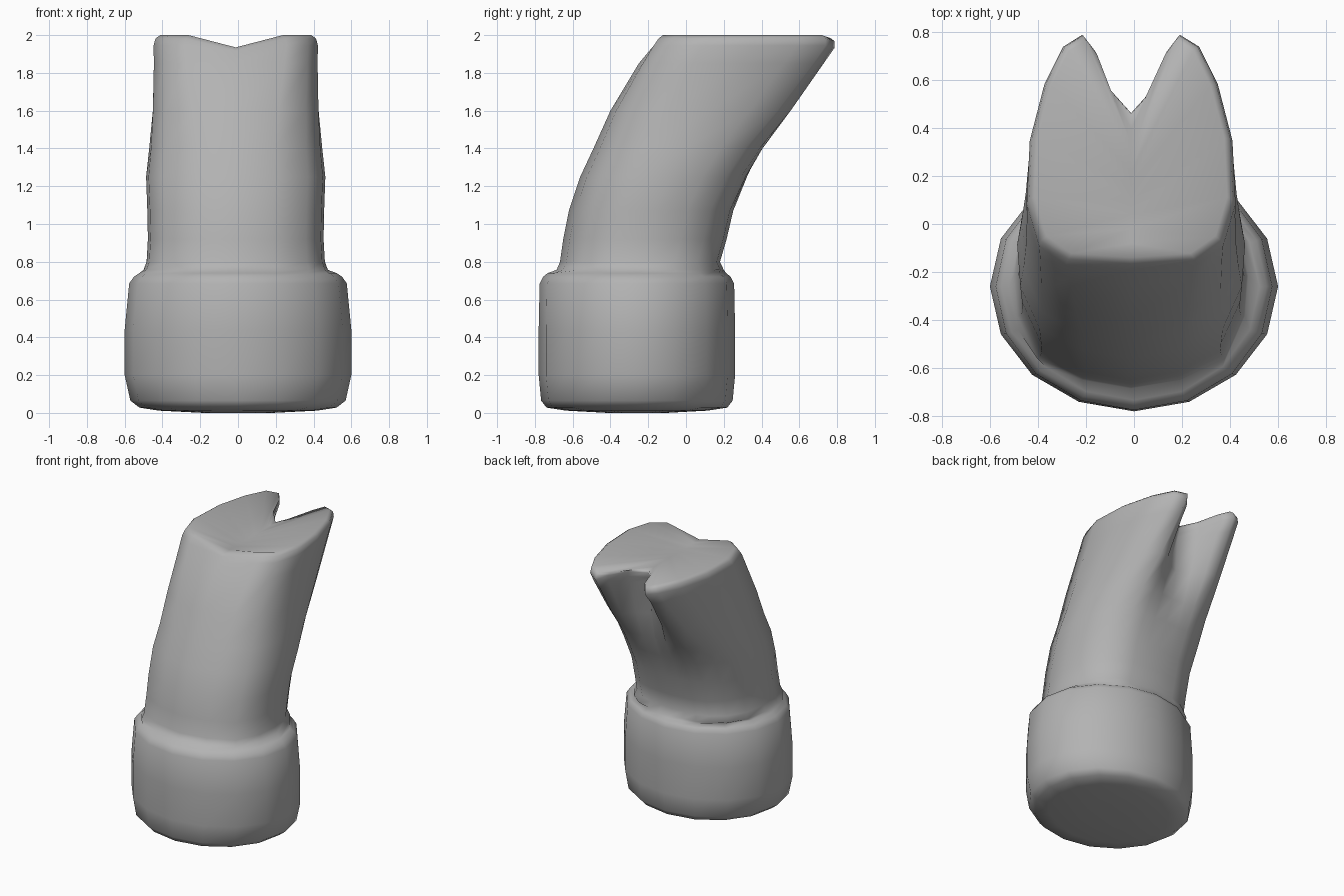
import bpy, math

if "Cube" in bpy.data.objects:
    bpy.data.objects.remove(bpy.data.objects["Cube"])

mat = bpy.data.materials.new("plain grey")
mat.diffuse_color = (0.45, 0.45, 0.45, 1)
mat.use_nodes = True
mat.node_tree.nodes["Principled BSDF"].inputs["Base Color"].default_value = mat.diffuse_color

# Half outlines, front to back (width fraction, depth fraction)
# Cuff: a sixteen-sided oval with two extra points near the back for the cleft
sides = [(math.sin(math.pi * i / 8), (1 - math.cos(math.pi * i / 8)) / 2) for i in range(9)]


def mid(a, b):
    return ((a[0] + b[0]) / 2, (a[1] + b[1]) / 2)


oval_half = sides[:7] + [mid(sides[6], sides[7]), sides[7], mid(sides[7], sides[8]), sides[8]]
# Leg: fuller oval; hoof end: cloven at the back
leg_half = [(0, 0), (.42, .04), (.8, .14), (.97, .34), (1, .53), (.94, .72),
            (.79, .86), (.58, .95), (.39, .98), (.2, .99), (0, 1)]
cloven_half = [(0, 0), (.62, .02), (.88, .1), (1, .28), (.97, .55), (.83, .79),
               (.65, .95), (.47, 1), (.35, .93), (.22, .77), (0, .66)]

# Cuff sections: z, x scale, y scale
cuff = [(0, .3, .3), (.012, .7, .72), (.028, .87, .92), (.065, .95, .975), (.2, 1, 1),
        (.44, 1, 1), (.685, .96, .99), (.72, .92, .955), (.74, .87, .91)]
# Leg and hoof sections: z, front y, back y, half width, cloven amount
leg = [(.757, -.685, .20, .488, 0), (.80, -.667, .18, .472, 0), (.92, -.65, .215, .465, 0),
       (1.07, -.62, .25, .468, 0), (1.25, -.56, .335, .475, .04), (1.4, -.49, .43, .46, .14),
       (1.6, -.40, .58, .445, .47), (1.85, -.25, .735, .435, .87),
       (1.945, -.19, .787, .435, 1), (1.982, -.165, .785, .425, 1), (2.0, -.14, .765, .40, 1)]
XC = -0.012


def dip(x, z):
    """Lower the middle of the top rim."""
    return z - 0.065 * max(0, 1 - abs(x) / 0.25) if z > 1.9 else z


def ring(half, z, yf, yb, hw, xc):
    right = [(x * hw, yf + y * (yb - yf)) for x, y in half]
    pts = right + [(-x, y) for x, y in right[-2:0:-1]]
    return [(x + xc, y, dip(x, z)) for x, y in pts]


verts = []
for z, sx, sy in cuff:
    verts += ring(oval_half, z, -.26 - .52 * sy, -.26 + .52 * sy, .6 * sx, 0)
for z, yf, yb, hw, t in leg:
    half = [(a[0] * (1 - t) + b[0] * t, a[1] * (1 - t) + b[1] * t)
            for a, b in zip(leg_half, cloven_half)]
    verts += ring(half, z, yf, yb, hw, XC)

# Skin all the rings and close the bottom
n = 2 * len(oval_half) - 2
rings = len(cuff) + len(leg)
faces = [(r * n + i, r * n + (i + 1) % n, (r + 1) * n + (i + 1) % n, (r + 1) * n + i)
         for r in range(rings - 1) for i in range(n)]
faces.append(tuple(reversed(range(n))))

# Hoof sole: strips from a lowered centre line out to the rim on both sides
base = (rings - 1) * n
h = len(oval_half) - 1
front, notch = verts[base], verts[base + h]
centre = [base]
for k in range(1, h):
    centre.append(len(verts))
    verts.append((XC, front[1] + (notch[1] - front[1]) * k / h, front[2]))
centre.append(base + h)
for k in range(h):
    for right in (True, False):
        a = base + (k if right else (n - k) % n)
        b = base + (k + 1 if right else n - k - 1)
        loop = list(dict.fromkeys([centre[k], a, b, centre[k + 1]]))
        faces.append(tuple(loop if right else reversed(loop)))

me = bpy.data.meshes.new("cloven_hoof_leg")
me.from_pydata(verts, [], faces)
me.validate()
me.materials.append(mat)
for p in me.polygons:
    p.use_smooth = True
ob = bpy.data.objects.new("cloven_hoof_leg", me)
bpy.context.collection.objects.link(ob)
